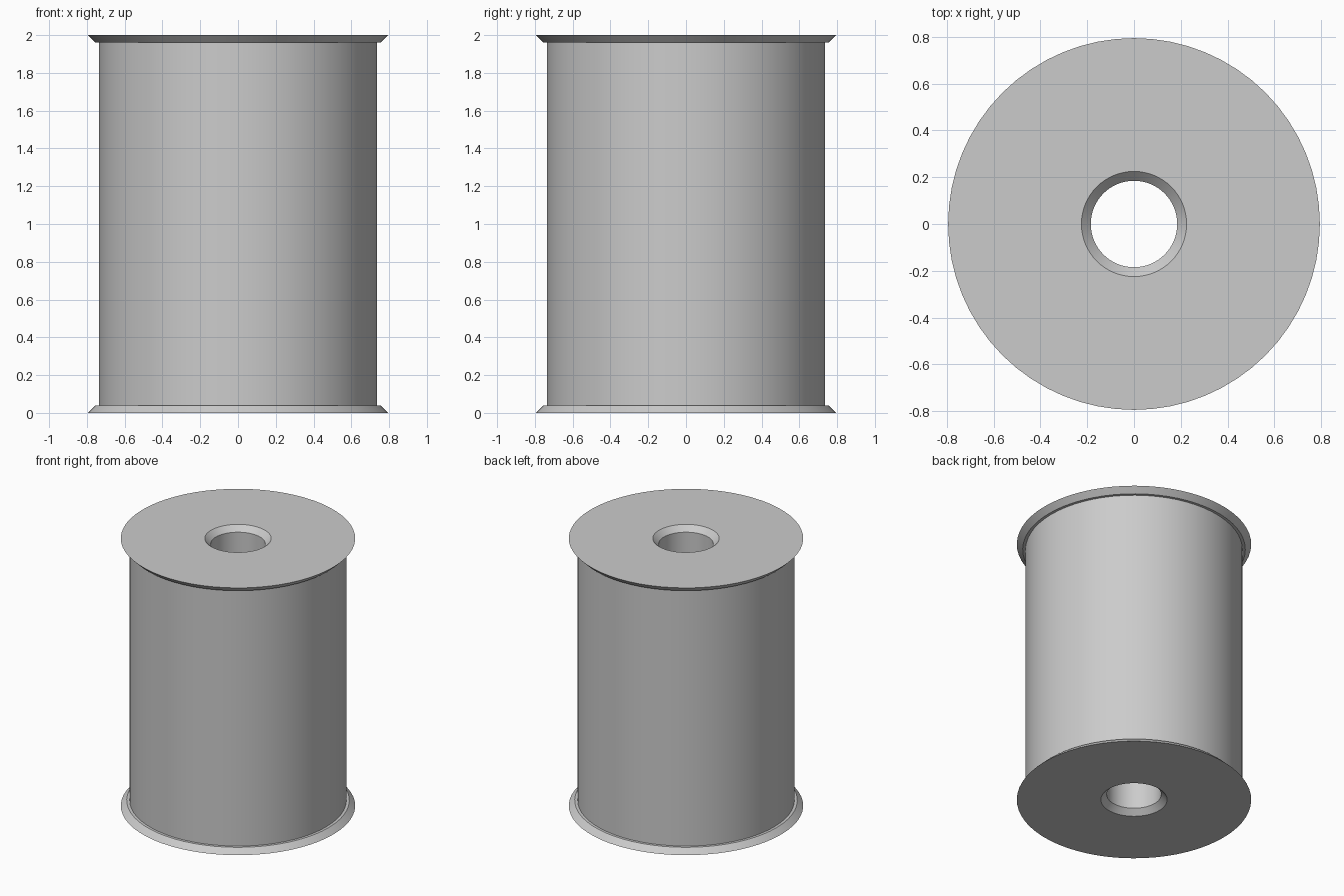
import bpy
import bmesh
import math

default = bpy.data.objects.get("Cube")
if default:
    bpy.data.objects.remove(default, do_unlink=True)

HEIGHT = 2.0
SEGMENTS = 64

grey = bpy.data.materials.new("light_grey")
grey.use_nodes = True
grey.diffuse_color = (0.6, 0.6, 0.6, 1)
grey.node_tree.nodes["Principled BSDF"].inputs["Base Color"].default_value = (0.6, 0.6, 0.6, 1)


def lathe(name, profile):
    """Turn a closed (radius, height) profile around the z axis."""
    bm = bmesh.new()
    verts = [bm.verts.new((r, 0, z)) for r, z in profile]
    edges = [bm.edges.new((a, b)) for a, b in zip(verts, verts[1:] + verts[:1])]
    bmesh.ops.spin(bm, geom=verts + edges, axis=(0, 0, 1), cent=(0, 0, 0),
                   angle=math.tau, steps=SEGMENTS)
    bmesh.ops.remove_doubles(bm, verts=bm.verts[:], dist=1e-4)
    bmesh.ops.recalc_face_normals(bm, faces=bm.faces[:])
    mesh = bpy.data.meshes.new(name)
    bm.to_mesh(mesh)
    bm.free()
    mesh.materials.append(grey)
    obj = bpy.data.objects.new(name, mesh)
    bpy.context.collection.objects.link(obj)
    bpy.ops.object.select_all(action="DESELECT")
    obj.select_set(True)
    bpy.context.view_layer.objects.active = obj
    bpy.ops.object.shade_smooth_by_angle(angle=math.radians(30))
    return obj


# Lower half: chamfered bore, flat end, bevelled flange, shoulder, barrel
lower = [(0.185, 0.04), (0.225, 0), (0.795, 0), (0.755, 0.04), (0.735, 0.04)]
# Upper half mirrors the lower one
upper = [(r, HEIGHT - z) for r, z in reversed(lower)]
lathe("flanged_spool", lower + upper)
